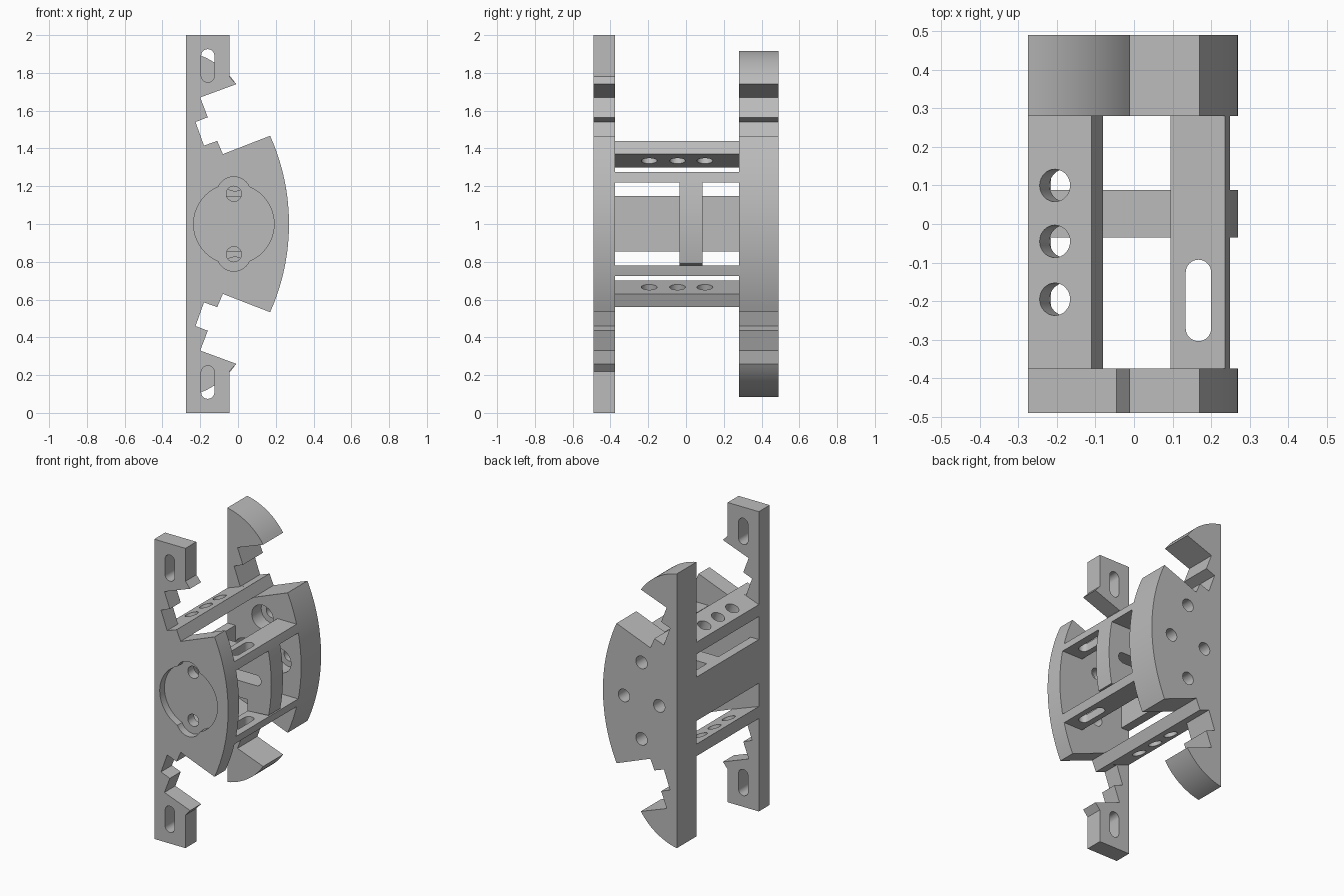
import bpy, bmesh, math
from mathutils import Matrix, Vector

if "Cube" in bpy.data.objects:
    bpy.data.objects.remove(bpy.data.objects["Cube"])

grey = bpy.data.materials.new("plain grey")
grey.diffuse_color = (0.5, 0.5, 0.5, 1)
grey.use_nodes = True
grey.node_tree.nodes["Principled BSDF"].inputs["Base Color"].default_value = grey.diffuse_color


def arc(a, b, sag, n=14):
    """Points from a to b on a circle that bulges by sag to the left of a->b."""
    a, b = Vector(a), Vector(b)
    half = (b - a).length / 2
    r = (half * half + sag * sag) / (2 * sag)
    u = (b - a).normalized()
    left = Vector((-u.y, u.x))
    c = (a + b) / 2 + left * (sag - r)
    t = math.asin(half / r)
    return [tuple(c + (left * math.cos(q) + u * math.sin(q)) * r)
            for q in (-t + 2 * t * i / n for i in range(n + 1))]


def slot(cx, cy, r, length=0.0, upright=False, n=16):
    """Rounded slot outline; a circle when length is 0."""
    pts = []
    for side in (1, -1):
        for i in range(n + (1 if length else 0)):
            q = math.pi * i / n - math.pi / 2 + (0 if side > 0 else math.pi)
            x, y = side * length / 2 + r * math.cos(q), r * math.sin(q)
            pts.append((cx - y, cy + x) if upright else (cx + x, cy + y))
    return pts


def prism(name, pts, lo, hi, matrix=None):
    """Extrude an x-z outline along y, then place it."""
    bm = bmesh.new()
    near = [bm.verts.new((x, lo, z)) for x, z in pts]
    far = [bm.verts.new((x, hi, z)) for x, z in pts]
    bm.faces.new(near)
    bm.faces.new(far)
    for i in range(len(pts)):
        j = (i + 1) % len(pts)
        bm.faces.new((near[i], near[j], far[j], far[i]))
    if matrix:
        bm.transform(matrix)
    bmesh.ops.recalc_face_normals(bm, faces=bm.faces)
    me = bpy.data.meshes.new(name)
    bm.to_mesh(me)
    bm.free()
    me.materials.append(grey)
    ob = bpy.data.objects.new(name, me)
    bpy.context.collection.objects.link(ob)
    return ob


def cut(ob, cutters):
    """Subtract the cutters from a part and remove them."""
    for c in cutters:
        m = ob.modifiers.new("cut", 'BOOLEAN')
        m.operation, m.solver, m.object = 'DIFFERENCE', 'EXACT', c
    deps = bpy.context.evaluated_depsgraph_get()
    me = bpy.data.meshes.new_from_object(ob.evaluated_get(deps))
    ob.modifiers.clear()
    ob.data = me
    for c in cutters:
        bpy.data.objects.remove(c)


def mirrored(ob, name):
    """Copy a part to the lower half, about z = 1."""
    me = ob.data.copy()
    me.transform(Matrix.Translation((0, 0, 2)) @ Matrix.Diagonal((1, 1, -1, 1)))
    me.flip_normals()
    lower = bpy.data.objects.new(name, me)
    bpy.context.collection.objects.link(lower)


def flip(pts):
    return [(x, 2 - z) for x, z in reversed(pts)]


FRONT, INNER_F, INNER_B, BACK = -0.49, -0.375, 0.28, 0.49
LEFT = -0.275

# Shared stepped notch and curved right edge
notch = [(-0.01, 1.74), (-0.20, 1.67), (-0.16, 1.565), (-0.225, 1.54),
         (-0.18, 1.415), (-0.11, 1.44), (-0.08, 1.37)]
rim = arc((0.17, 1.467), (0.17, 0.533), 0.10, 28)
cx_rim, r_rim = -0.87, 1.14


def rim_x(z):
    return cx_rim + math.sqrt(r_rim ** 2 - (z - 1) ** 2)


# Front plate with square ends
upper = [(LEFT, 2), (-0.045, 2), (-0.045, 1.78)] + notch
front = prism("front_plate", upper + rim + flip(upper), FRONT, INNER_F)
cutters = [prism("cutter", slot(-0.022, 1, 0.213, n=32), -0.6, -0.44)]
for z in (1.16, 0.84):
    cutters.append(prism("cutter", slot(-0.022, z, 0.09), -0.6, -0.44))
    cutters.append(prism("cutter", slot(-0.022, z, 0.04), -0.6, -0.3))
for z in (1.838, 0.162):
    cutters.append(prism("cutter", slot(-0.16, z, 0.035, 0.105, True), -0.6, -0.3))
cut(front, cutters)

# Back plate with rounded hook ends and counterbored holes
upper = arc((LEFT, 1.915), (-0.01, 1.74), 0.032) + notch[1:]
back = prism("back_plate", upper + rim + flip(upper), INNER_B, BACK)
cutters = []
for dx, dz in ((0, 0.255), (0, -0.255), (0.13, 0), (-0.13, 0)):
    cutters.append(prism("cutter", slot(-0.015 + dx, 1 + dz, 0.042), 0.2, 0.6))
    cutters.append(prism("cutter", slot(-0.015 + dx, 1 + dz, 0.08), 0.2, 0.38))
cut(back, cutters)

# Tilted bars with three round holes
bar = prism("upper_tilted_bar", [(LEFT, 1.38), (-0.11, 1.44), (-0.08, 1.37), (LEFT, 1.30)],
            INNER_F, INNER_B)
c, s = math.cos(math.radians(20)), math.sin(math.radians(20))
cutters = []
for y in (0.10, -0.045, -0.195):
    place = Matrix(((c, -s, 0, -0.205), (0, 0, 1, y), (s, c, 0, 1.405), (0, 0, 0, 1)))
    cutters.append(prism("cutter", slot(0, 0, 0.042), -0.3, 0.2, place))
cut(bar, cutters)
mirrored(bar, "lower_tilted_bar")

# Slotted shelves that follow the curved edge
edge = [(rim_x(z), z) for z in (1.22, 1.238, 1.257, 1.275)]
shelf = prism("upper_shelf", [(0.095, 1.275), (0.095, 1.22)] + edge, INNER_F, INNER_B)
upright = Matrix(((1, 0, 0, 0), (0, 0, 1, 0), (0, 1, 0, 0), (0, 0, 0, 1)))
cut(shelf, [prism("cutter", slot(0.167, -0.198, 0.033, 0.145, True), 1.1, 1.4, upright)])
mirrored(shelf, "lower_shelf")

# Rear wall between the plates
prism("rear_wall", [(LEFT, 0.855), (-0.215, 0.855), (-0.215, 1.147), (LEFT, 1.147)],
      INNER_F, INNER_B)

# Centre web from the wall to the curved edge, with a long slot
edge = [(rim_x(z), z) for z in (0.79 + 0.43 * i / 12 for i in range(13))]
web = prism("centre_web", [(0.095, 1.22), (0.095, 1.147), (-0.215, 1.147), (-0.215, 0.855),
                           (0.095, 0.855), (0.095, 0.78)] + edge[:], -0.035, 0.088)
cut(web, [prism("cutter", slot(0.04, 1, 0.035, 0.24), -0.2, 0.2)])

# Smooth curved walls, keep corners sharp
for ob in bpy.context.collection.objects:
    ob.select_set(True)
    bpy.context.view_layer.objects.active = ob
bpy.ops.object.shade_smooth_by_angle(angle=math.radians(25))
